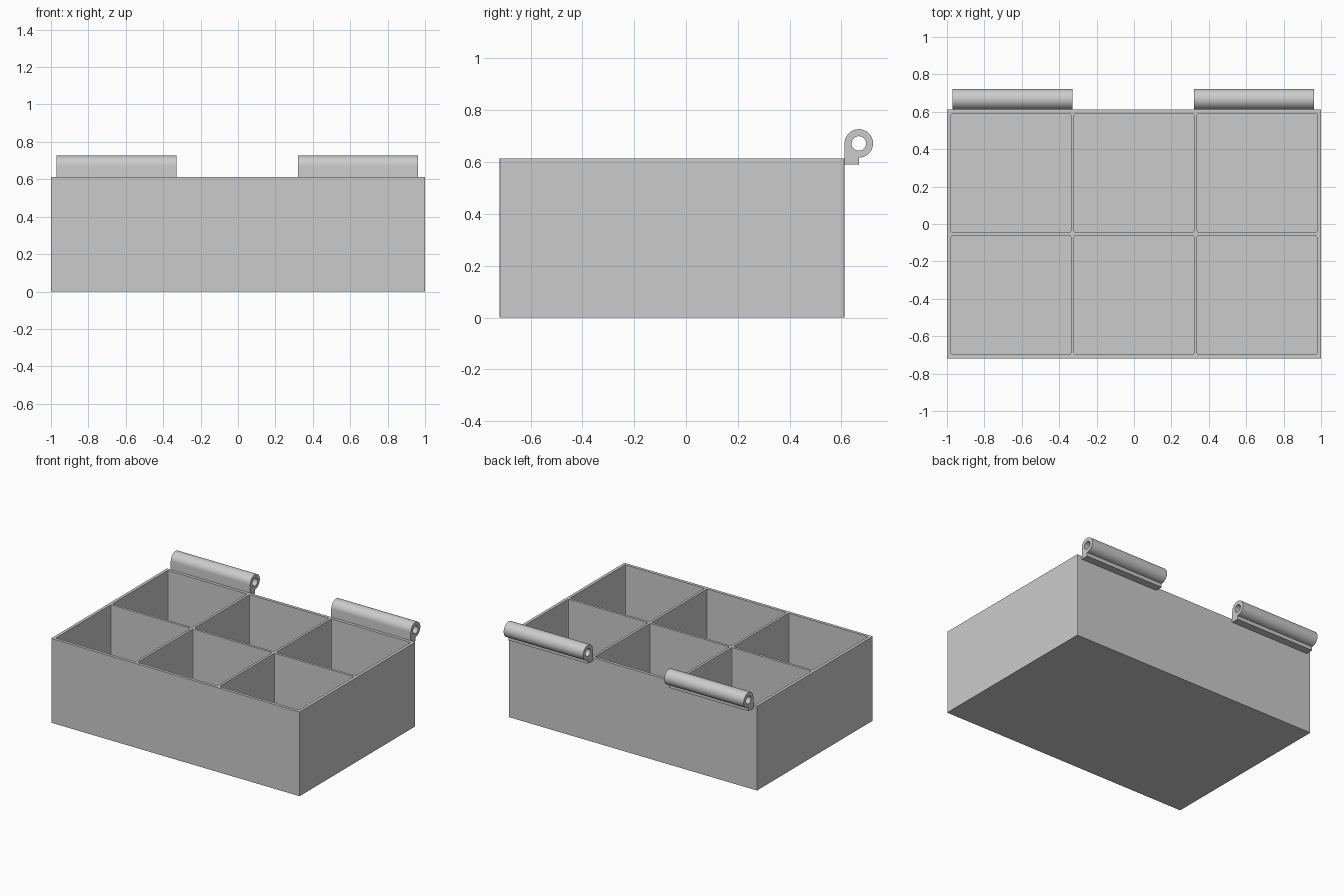
import bpy, bmesh, math
from mathutils import Matrix

cube = bpy.data.objects.get("Cube")
if cube:
    bpy.data.objects.remove(cube, do_unlink=True)

# One plain grey material
grey = bpy.data.materials.new("plain grey")
grey.use_nodes = True
COLOUR = (0.6, 0.6, 0.6, 1)
grey.diffuse_color = COLOUR
grey.node_tree.nodes["Principled BSDF"].inputs["Base Color"].default_value = COLOUR


def add_object(name, mesh):
    obj = bpy.data.objects.new(name, mesh)
    bpy.context.collection.objects.link(obj)
    mesh.materials.clear()
    mesh.materials.append(grey)
    return obj


def add_block(bm, low, high, round_size):
    """Box between two corners, with its upright edges rounded."""
    part = bmesh.new()
    bmesh.ops.create_cube(part, size=1)
    for v in part.verts:
        v.co = [h if c > 0 else l for c, l, h in zip(v.co, low, high)]
    upright = [e for e in part.edges if abs(e.verts[0].co.z - e.verts[1].co.z) > 0.1]
    bmesh.ops.bevel(part, geom=upright, offset=round_size, segments=2,
                    profile=0.5, affect='EDGES')
    temp = bpy.data.meshes.new("temp")
    part.to_mesh(temp)
    part.free()
    bm.from_mesh(temp)
    bpy.data.meshes.remove(temp)


def block_object(name, blocks, round_size):
    bm = bmesh.new()
    for low, high in blocks:
        add_block(bm, low, high, round_size)
    mesh = bpy.data.meshes.new(name)
    bm.to_mesh(mesh)
    bm.free()
    return add_object(name, mesh)


FRONT, BACK, HEIGHT = -0.72, 0.612, 0.613
WALL, DIVIDER, FLOOR = 0.022, 0.018, 0.022

# Box body with six compartments cut into it
box = block_object("compartment_box", [((-1, FRONT, 0), (1, BACK, HEIGHT))], 0.004)
cell_x = (2 - 2 * WALL - 2 * DIVIDER) / 3
cell_y = (BACK - FRONT - 2 * WALL - DIVIDER) / 2
cells = []
for i in range(3):
    for j in range(2):
        x = -1 + WALL + i * (cell_x + DIVIDER)
        y = FRONT + WALL + j * (cell_y + DIVIDER)
        cells.append(((x, y, FLOOR), (x + cell_x, y + cell_y, 1)))
cutter = block_object("compartment_cutter", cells, 0.008)
cutter.hide_render = True
cut = box.modifiers.new("compartments", 'BOOLEAN')
cut.operation = 'DIFFERENCE'
cut.solver = 'EXACT'
cut.object = cutter
bpy.context.view_layer.update()
graph = bpy.context.evaluated_depsgraph_get()
hollow = bpy.data.meshes.new_from_object(box.evaluated_get(graph))
box.modifiers.clear()
box.data = hollow
hollow.materials.clear()
hollow.materials.append(grey)
bpy.data.objects.remove(cutter, do_unlink=True)

# Hinge knuckles: hooked profile with a pin hole, extruded along x
PIN_Y, PIN_Z, OUTER, INNER, FOOT_Z = 0.667, 0.672, 0.055, 0.028, 0.59


def arc(radius, start, end, steps):
    return [(PIN_Y + radius * math.cos(math.radians(start + (end - start) * k / steps)),
             PIN_Z + radius * math.sin(math.radians(start + (end - start) * k / steps)))
            for k in range(steps + 1)]


outline = arc(OUTER, -90, 180, 36) + [(PIN_Y - OUTER, FOOT_Z), (PIN_Y, FOOT_Z)]
hole = arc(INNER, 0, 360, 32)[:-1]


def add_hinge(name, x_centre, length):
    curve = bpy.data.curves.new(name, 'CURVE')
    curve.dimensions = '2D'
    curve.fill_mode = 'BOTH'
    curve.extrude = length / 2
    for points in (outline, hole):
        spline = curve.splines.new('POLY')
        spline.points.add(len(points) - 1)
        for p, (y, z) in zip(spline.points, points):
            p.co = (y, z, 0, 1)
        spline.use_cyclic_u = True
    helper = bpy.data.objects.new("hinge_profile", curve)
    bpy.context.collection.objects.link(helper)
    bpy.context.view_layer.update()
    deps = bpy.context.evaluated_depsgraph_get()
    mesh = bpy.data.meshes.new_from_object(helper.evaluated_get(deps))
    bpy.data.objects.remove(helper, do_unlink=True)
    # Turn the profile upright: local x, y, z become y, z, x
    mesh.transform(Matrix(((0, 0, 1, x_centre), (1, 0, 0, 0), (0, 1, 0, 0), (0, 0, 0, 1))))
    bm = bmesh.new()
    bm.from_mesh(mesh)
    bmesh.ops.remove_doubles(bm, verts=bm.verts, dist=0.0001)
    bmesh.ops.recalc_face_normals(bm, faces=bm.faces)
    bm.to_mesh(mesh)
    bm.free()
    return add_object(name, mesh)


hinges = [add_hinge("right_hinge", -0.65, 0.64), add_hinge("left_hinge", 0.642, 0.64)]

# Smooth the round parts, keep the edges sharp
bpy.ops.object.select_all(action='DESELECT')
for obj in hinges:
    obj.select_set(True)
bpy.context.view_layer.objects.active = hinges[0]
bpy.ops.object.shade_smooth_by_angle(angle=math.radians(30))
